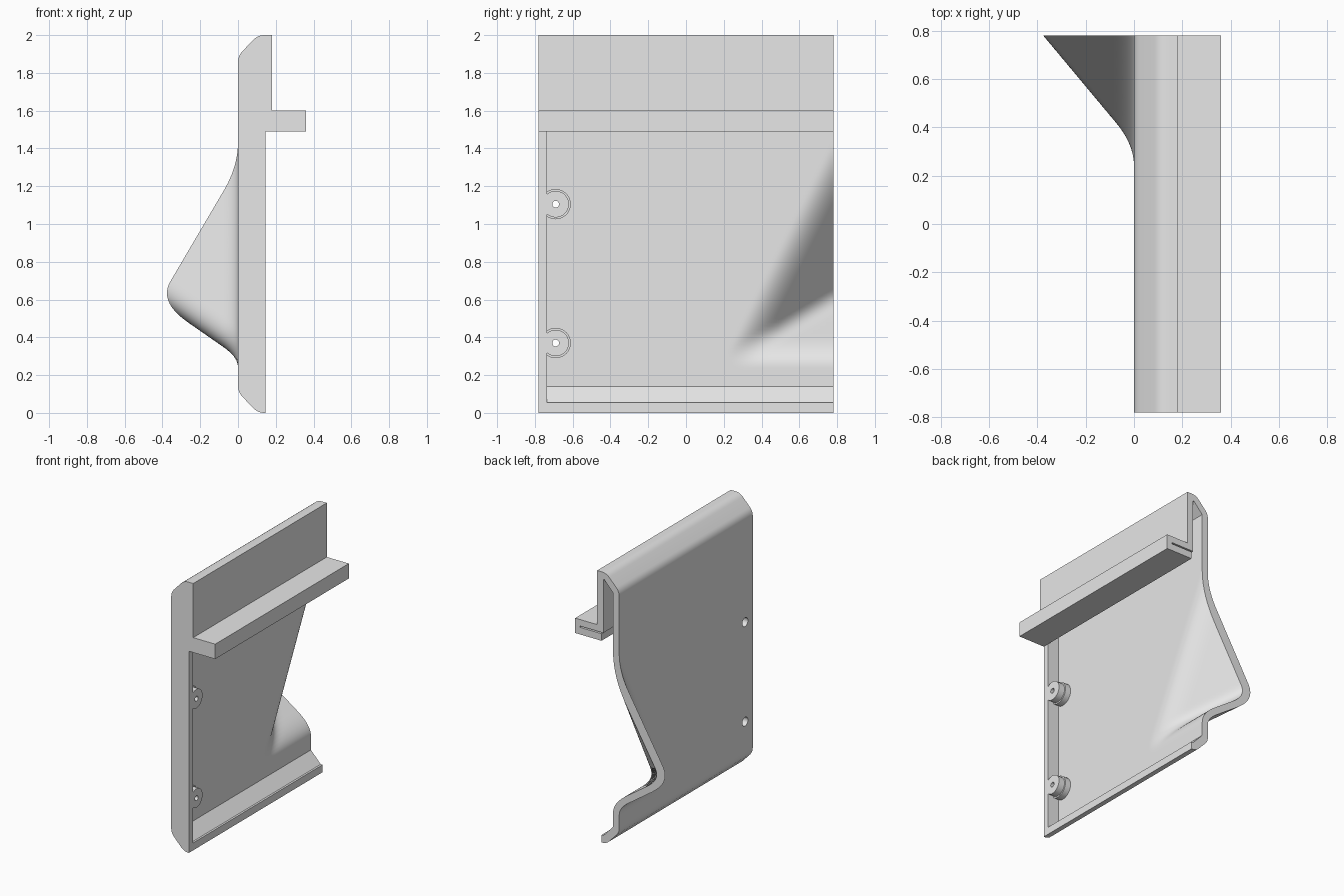
import bpy, bmesh, math
from mathutils import Vector, Matrix

cube = bpy.data.objects.get("Cube")
if cube:
    bpy.data.objects.remove(cube, do_unlink=True)

GREY = (0.8, 0.8, 0.8, 1.0)
mat = bpy.data.materials.new("light_grey")
mat.use_nodes = True
mat.diffuse_color = GREY
mat.node_tree.nodes["Principled BSDF"].inputs["Base Color"].default_value = GREY

Y0, Y1 = -0.78, 0.78        # front and back ends
WALL = 0.045                # end wall thickness
SHEET = 0.05                # panel thickness
EDGE = 0.145                # open rim depth


def make_object(name, bm):
    bmesh.ops.recalc_face_normals(bm, faces=bm.faces[:])
    mesh = bpy.data.meshes.new(name)
    bm.to_mesh(mesh)
    bm.free()
    mesh.materials.append(mat)
    ob = bpy.data.objects.new(name, mesh)
    bpy.context.collection.objects.link(ob)
    return ob


def activate(ob):
    bpy.ops.object.select_all(action='DESELECT')
    ob.select_set(True)
    bpy.context.view_layer.objects.active = ob


def smooth(ob):
    activate(ob)
    bpy.ops.object.shade_smooth_by_angle(angle=math.radians(30))


def bend(before, corner, after, r=0.035, steps=6):
    """Rounded corner of a path."""
    c = Vector(corner)
    a = c + (Vector(before) - c).normalized() * r
    b = c + (Vector(after) - c).normalized() * r
    pts = []
    for i in range(steps + 1):
        t = i / steps
        pts.append(tuple(a * (1 - t) ** 2 + c * 2 * t * (1 - t) + b * t * t))
    return pts


def loft(bm, sections, ys):
    """Closed sections (x, z) joined along y, capped at both ends."""
    rings = [[bm.verts.new((x, y, z)) for x, z in s] for s, y in zip(sections, ys)]
    n = len(rings[0])
    for r, s in zip(rings, rings[1:]):
        for i in range(n):
            j = (i + 1) % n
            bm.faces.new((r[i], r[j], s[j], s[i]))
    bm.faces.new(rings[0])
    bm.faces.new(rings[-1][::-1])


# Outline corners
LOW_A, LOW_B = (0.105, 0), (0, 0.11)
TOP_A, TOP_B = (0, 1.89), (0.105, 2)
bottom_bend = bend((EDGE, 0), LOW_A, LOW_B) + bend(LOW_A, LOW_B, (0, 1))
top_bend = bend((0, 1), TOP_A, TOP_B) + bend(TOP_A, TOP_B, (0.18, 2))
hook_outer = [(0.18, 2), (0.18, 1.6), (0.36, 1.6), (0.36, 1.49), (EDGE, 1.49)]


def soft_min(a, b, k):
    h = max(k - abs(a - b), 0) / k
    return min(a, b) - h * h * k / 4


def bulge(y, z, inner):
    """Depth of the two-plane pocket swelling outward at the back end."""
    upper = 0.588 * (1.305 - z - 2.0 * (Y1 - y))
    lower = 1.4375 * (z - 0.295)
    ridge, foot = 0.22, 0.075
    if inner:
        upper -= SHEET * 0.65
        lower -= SHEET * 0.75
        ridge, foot = 0.15, 0.11
    return -soft_min(-soft_min(upper, lower, ridge), 0, foot)


def section(y):
    zs = [0.18 + 0.02 * i for i in range(66)]
    outer = [(-bulge(y, z, False), z) for z in zs]
    inner = [(SHEET - bulge(y, z, True), z) for z in reversed(zs)]
    slot = [(EDGE, 1.542), (0.32, 1.542), (0.32, 1.552), (0.13, 1.552)]
    cavity_top = [(0.13, 1.947), (0.122, 1.947), (SHEET, 1.87)]
    lip = [(SHEET, 0.14), (0.13, 0.055), (EDGE, 0.055)]
    return ([(EDGE, 0)] + bottom_bend + outer + top_bend + hook_outer
            + slot + cavity_top + inner + lip)


# Panel with pocket, lip and slotted flange
ys = [Y0 + WALL, 0.2]
while ys[-1] < Y1 - 0.001:
    ys.append(ys[-1] + 0.0116)
ys[-1] = Y1
bm = bmesh.new()
loft(bm, [section(y) for y in ys], ys)
panel = make_object("panel", bm)

# End wall closing the front
bm = bmesh.new()
outline = [(EDGE, 0)] + bottom_bend + top_bend + hook_outer
loft(bm, [outline, outline], [Y0, Y0 + WALL])
smooth(make_object("end_wall", bm))

# Screw bosses, with recesses cut through the panel
BOSS_Y = -0.69
boss_profile = [(0.018, 0.04), (0.08, 0.04), (0.08, 0.095),
                (0.07, 0.095), (0.07, 0.144), (0.018, 0.144)]
for name, z in (("lower", 0.37), ("upper", 1.105)):
    bm = bmesh.new()
    segs = 40
    rings = []
    for i in range(segs):
        a = 2 * math.pi * i / segs
        rings.append([bm.verts.new((x, BOSS_Y + r * math.cos(a), z + r * math.sin(a)))
                      for r, x in boss_profile])
    n = len(boss_profile)
    for i in range(segs):
        p, q = rings[i], rings[(i + 1) % segs]
        for k in range(n):
            m = (k + 1) % n
            bm.faces.new((p[k], p[m], q[m], q[k]))
    smooth(make_object(name + "_boss", bm))

    bm = bmesh.new()
    bmesh.ops.create_cone(
        bm, cap_ends=True, segments=32, radius1=0.033, radius2=0.033, depth=0.2,
        matrix=Matrix.Translation((0, BOSS_Y, z)) @ Matrix.Rotation(math.pi / 2, 4, 'Y'))
    cutter = make_object(name + "_hole_cutter", bm)
    cutter.hide_render = True
    activate(panel)
    mod = panel.modifiers.new("hole", 'BOOLEAN')
    mod.operation = 'DIFFERENCE'
    mod.solver = 'EXACT'
    mod.object = cutter
    bpy.ops.object.modifier_apply(modifier=mod.name)
    bpy.data.objects.remove(cutter, do_unlink=True)

smooth(panel)
